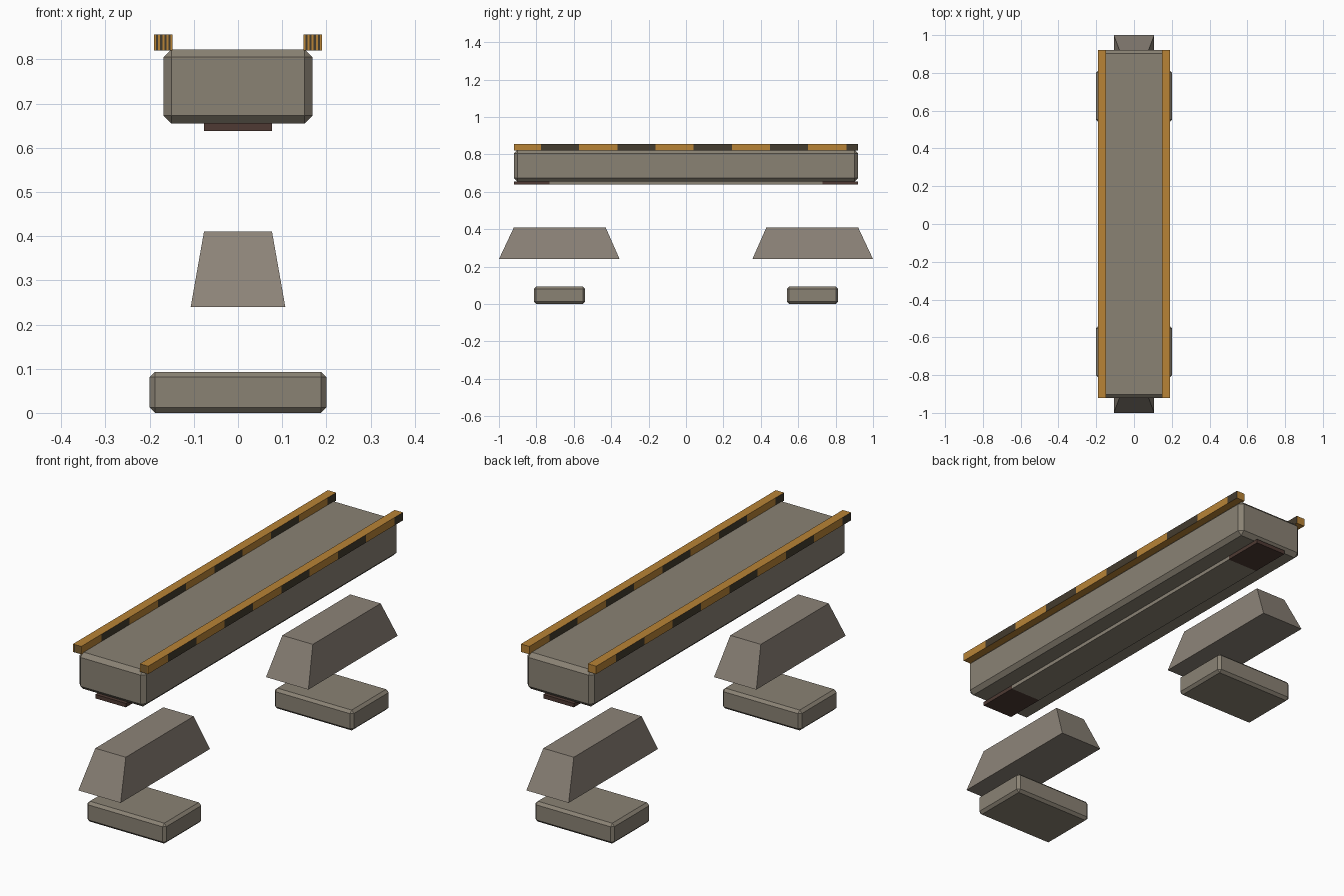
import bpy, bmesh, math
from mathutils import Vector

if "Cube" in bpy.data.objects:
    bpy.data.objects.remove(bpy.data.objects["Cube"])


def material(name, rgb):
    m = bpy.data.materials.new(name)
    lin = [((c / 255 + 0.055) / 1.055) ** 2.4 for c in rgb]
    m.diffuse_color = (*lin, 1)
    m.use_nodes = True
    m.node_tree.nodes["Principled BSDF"].inputs["Base Color"].default_value = m.diffuse_color
    return m


GREY = material("concrete grey", (138, 130, 116))
WARM = material("warm grey", (140, 131, 120))
ORANGE = material("hazard orange", (184, 131, 54))
DARK = material("hazard dark", (68, 60, 46))
BROWN = material("dark brown", (78, 58, 51))


def box_mesh(x0, x1, y0, y1, z0, z1):
    bm = bmesh.new()
    bmesh.ops.create_cube(bm, size=1)
    for v in bm.verts:
        v.co = Vector((x1 if v.co.x > 0 else x0,
                       y1 if v.co.y > 0 else y0,
                       z1 if v.co.z > 0 else z0))
    return bm


def cut(bm, axis, value):
    co, no = Vector(), Vector()
    co[axis], no[axis] = value, 1
    bmesh.ops.bisect_plane(bm, geom=bm.verts[:] + bm.edges[:] + bm.faces[:],
                           plane_co=co, plane_no=no)


def finish(bm, name, mats, rule=None):
    bmesh.ops.recalc_face_normals(bm, faces=bm.faces[:])
    bm.normal_update()
    if rule:
        for f in bm.faces:
            f.material_index = rule(f.normal, f.calc_center_median())
    me = bpy.data.meshes.new(name)
    bm.to_mesh(me)
    bm.free()
    ob = bpy.data.objects.new(name, me)
    for m in mats:
        me.materials.append(m)
    bpy.context.collection.objects.link(ob)
    return ob


def chamfered_box(name, dims, chamfer):
    bm = box_mesh(*dims)
    bmesh.ops.bevel(bm, geom=bm.edges[:], offset=chamfer, segments=1,
                    affect='EDGES')
    finish(bm, name, [GREY])


# Main beam
chamfered_box("beam", (-0.169, 0.169, -0.92, 0.92, 0.655, 0.823), 0.018)

# Strip under the beam, with dark ends
bm = box_mesh(-0.077, 0.077, -0.92, 0.92, 0.638, 0.656)
for y in (-0.73, 0.73):
    cut(bm, 1, y)
finish(bm, "under_strip", [GREY, BROWN], lambda n, c: int(abs(c.y) > 0.73))

# Tapered supports and foot blocks at both ends
for side, label in ((-1, "front"), (1, "back")):
    bm = box_mesh(-0.107, 0.107, 0.355, 1.0, 0.24, 0.41)
    for v in bm.verts:
        if v.co.z > 0.3:
            v.co.x *= 0.077 / 0.107
            v.co.y = 0.43 if v.co.y < 0.6 else 0.92
    for v in bm.verts:
        v.co.y *= side
    finish(bm, label + "_support", [WARM])
    y0, y1 = sorted((side * 0.54, side * 0.813))
    chamfered_box(label + "_foot", (-0.2, 0.2, y0, y1, 0, 0.093), 0.012)

# Striped rails: the stripe layout is turned half round on faces towards -x
STEP, START = 0.204, -0.775
SLICES, WIDTH, INNER = 9, 0.042, 0.148


def stripe(y):
    return int(math.floor((y - START) / STEP) % 2 == 0)


def rail_rule(n, c):
    if n.x > 0.5:
        return stripe(c.y)
    if n.x < -0.5:
        return stripe(-c.y)
    if n.y < -0.5:
        return int((abs(c.x) - INNER) / WIDTH * SLICES) % 2
    return 0


for side, label in ((-1, "left"), (1, "right")):
    x0, x1 = sorted((side * INNER, side * (INNER + WIDTH)))
    bm = box_mesh(x0, x1, -0.92, 0.92, 0.82, 0.856)
    for k in range(9):
        cut(bm, 1, START + k * STEP)
        cut(bm, 1, -START - k * STEP)
    for k in range(1, SLICES):
        cut(bm, 0, side * (INNER + WIDTH * k / SLICES))
    finish(bm, label + "_rail", [ORANGE, DARK], rail_rule)
